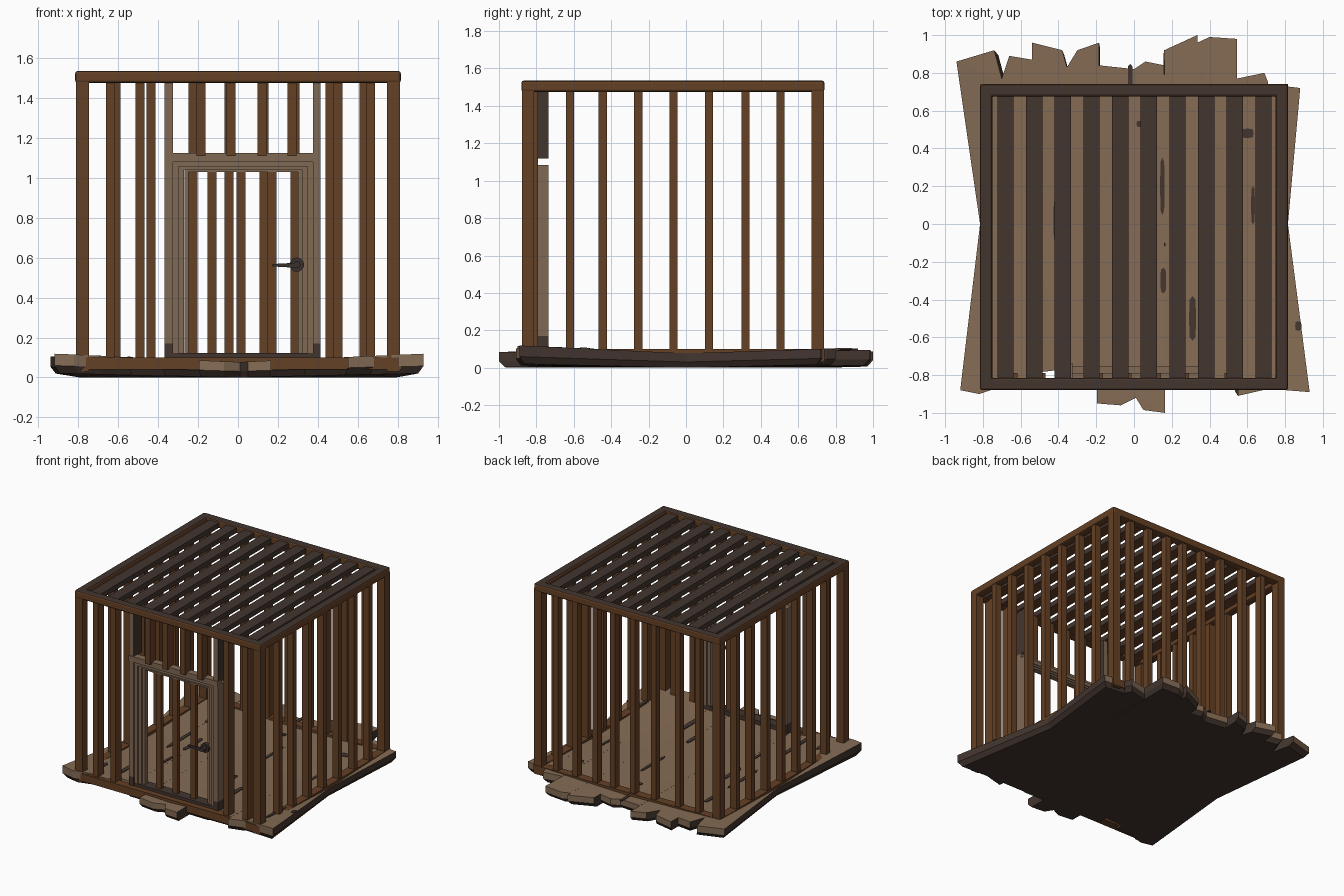
import bpy, bmesh, math
from mathutils import Vector

if "Cube" in bpy.data.objects:
    bpy.data.objects.remove(bpy.data.objects["Cube"])


def mat(name, rgb):
    m = bpy.data.materials.new(name)
    m.diffuse_color = (*rgb, 1)
    m.use_nodes = True
    m.node_tree.nodes["Principled BSDF"].inputs["Base Color"].default_value = m.diffuse_color
    return m


BROWN = mat("brown_wood", (0.128, 0.052, 0.018))
DARK = mat("dark_wood", (0.056, 0.036, 0.028))
GREY = mat("weathered_wood", (0.215, 0.138, 0.088))
FLOOR = mat("floor_wood", (0.235, 0.15, 0.09))
IRON = mat("dark_iron", (0.04, 0.03, 0.027))


def finish(bm, name, mats, rule=None):
    bmesh.ops.recalc_face_normals(bm, faces=bm.faces)
    bm.normal_update()
    if rule:
        for f in bm.faces:
            f.material_index = rule(f)
    me = bpy.data.meshes.new(name)
    bm.to_mesh(me)
    bm.free()
    for m in mats:
        me.materials.append(m)
    ob = bpy.data.objects.new(name, me)
    bpy.context.collection.objects.link(ob)
    return ob


def add_box(bm, x0, x1, y0, y1, z0, z1, bevel=0):
    vs = bmesh.ops.create_cube(bm, size=1)["verts"]
    for v in vs:
        v.co = Vector((x0 + (v.co.x + .5) * (x1 - x0),
                       y0 + (v.co.y + .5) * (y1 - y0),
                       z0 + (v.co.z + .5) * (z1 - z0)))
    if bevel:
        edges = list({e for v in vs for e in v.link_edges})
        bmesh.ops.bevel(bm, geom=edges, offset=bevel, segments=2, affect='EDGES', profile=0.5)


def boxes(name, lst, mats, rule=None, bevel=0):
    bm = bmesh.new()
    for b in lst:
        add_box(bm, *b, bevel=bevel)
    return finish(bm, name, mats, rule)


def top_dark(f):
    return 1 if f.normal.z > 0.6 else 0


X, YF, YB, T = 0.815, -0.88, 0.74, 0.065      # cage outline and beam thickness


def ring(z0, z1):
    return [(-X, X, YF, YF + T, z0, z1), (-X, X, YB - T, YB, z0, z1),
            (-X, -X + T, YF + .01, YB - .01, z0, z1), (X - T, X, YF + .01, YB - .01, z0, z1)]


# Cage frame
boxes("top_frame", ring(1.475, 1.535), [BROWN, DARK], top_dark, bevel=0.012)
boxes("bottom_frame", ring(0.04, 0.10), [BROWN])
boxes("corner_posts", [(sx - T / 2, sx + T / 2, sy - T / 2, sy + T / 2, 0.03, 1.5)
                       for sx in (-X + T / 2 + .003, X - T / 2 - .003)
                       for sy in (YF + T / 2 + .003, YB - T / 2 - .003)], [BROWN])

# Roof slats
boxes("roof_slats", [(c - .043, c + .043, YF + .04, YB - .04, 1.482, 1.522)
                     for c in (-0.68 + 0.1517 * i for i in range(10))],
      [BROWN, DARK], lambda f: 0 if f.normal.z < -0.5 else 1)

# Upright bars on every side
W = 0.022
for s, side in ((-1, "left"), (1, "right")):
    cx = s * (X - T / 2)
    boxes(side + "_bars", [(cx - .027, cx + .027, y - W, y + W, 0.09, 1.49)
                           for y in (-.62, -.445, -.255, -.067, .123, .318, .505)], [BROWN])
boxes("back_bars", [(x - W, x + W, YB - .065, YB - .01, 0.08, 1.49)
                    for x in (-.61, -.435, -.225, -.045, .13, .285, .46, .63)], [BROWN])
front = [(x - W, x + W, -.865, -.79, 0.09, 1.49) for x in (-.64, -.49, .50, .665)]
front += [(x - W, x + W, -.865, -.79, 1.11, 1.49) for x in (-.185, -.035, .12, .27)]
boxes("front_bars", front, [BROWN])

# Door surround: posts run to the roof, sides above the door are darker
posts = [(-.367, -.325), (.375, .412)]
boxes("door_posts", [(a, b, -.84, -.735, z0, z1) for a, b in posts
                     for z0, z1 in ((.17, 1.085), (1.12, 1.485))],
      [GREY, DARK], lambda f: 1 if abs(f.normal.x) > .5 and f.calc_center_median().z > 1.1 else 0)
boxes("door_post_feet", [(a, b, -.84, -.735, .09, .17) for a, b in posts], [DARK])
boxes("door_lintel", [(-.367, .412, -.845, -.79, 1.08, 1.125)], [GREY])


# Stepped door frame: three nested arches, each set a little deeper
def arch(x0, x1, ztop, w, y0, y1):
    return [(x0, x0 + w, y0, y1, .12, ztop), (x1 - w, x1, y0, y1, .12, ztop),
            (x0 + w, x1 - w, y0, y1, ztop - w, ztop)]


boxes("door_jamb", arch(-.325, .375, 1.082, .026, -.832, -.755), [GREY])
boxes("door_frame_outer", arch(-.297, .347, 1.068, .026, -.822, -.762), [GREY])
boxes("door_frame_inner", arch(-.269, .322, 1.05, .022, -.812, -.77), [GREY])
boxes("door_sill", [(-.325, .375, -.835, -.755, .09, .122)], [DARK])
boxes("door_bars", [(x - W, x + W, -.808, -.775, .11, 1.035) for x in (-.13, .015, .17)], [BROWN])

# Handle: round plate, spindle and tapered lever
bm = bmesh.new()


def disc(r, y0, y1):
    vs = bmesh.ops.create_cone(bm, cap_ends=True, segments=16, radius1=r, radius2=r, depth=y1 - y0)["verts"]
    for v in vs:
        v.co = Vector((.295 + v.co.x, (y0 + y1) / 2 + v.co.z, .565 + v.co.y))


disc(.036, -.84, -.81)
disc(.018, -.872, -.84)
vs = bmesh.ops.create_cube(bm, size=1)["verts"]
for v in vs:
    tip = v.co.x < 0
    v.co = Vector((.172 if tip else .30, -.864 + v.co.y * .018, .562 + v.co.z * (.012 if tip else .026)))
finish(bm, "door_handle", [IRON])

# Floor planks: (back end points left to right, front end points left to right)
planks = [
    ([(-.94, .86), (-.74, .92), (-.70, .77)], [(-.92, -.88), (-.82, -.90), (-.70, -.86)]),
    ([(-.70, .77), (-.66, .89), (-.54, .87)], [(-.70, -.86), (-.545, -.85)]),
    ([(-.54, .96), (-.38, .92), (-.355, .83)], [(-.545, -.79), (-.375, -.77)]),
    ([(-.355, .83), (-.30, .92), (-.185, .96)], [(-.375, -.86), (-.195, -.86)]),
    ([(-.185, .84), (.0, .82)], [(-.195, -.95), (-.07, -.96), (.01, -.92)]),
    ([(.0, .82), (.06, .86), (.16, .84)], [(.01, -.92), (.05, -.985), (.165, -1.0)]),
    ([(.16, .92), (.335, 1.0)], [(.165, -.86), (.34, -.87)]),
    ([(.335, .96), (.40, .99), (.545, .98)], [(.34, -.86), (.55, -.865)]),
    ([(.545, .77), (.69, .80), (.71, .75)], [(.55, -.91), (.68, -.88)]),
    ([(.71, .74), (.88, .72)], [(.68, -.87), (.93, -.89)]),
]


def corner(x, y):
    return min(1, abs(x) / .9) * min(1, abs(y) / .88)


def floor_top(x, y):
    return .077 + .042 * corner(x, y) - (.012 * corner(x, y) if y > 0 else 0)


def floor_rule(f):
    if f.normal.z > .6:
        return 0
    if f.normal.z < -.25 or abs(f.normal.x) > .7:
        return 1
    return 0


def mid(x):
    return max(-.815, min(.815, x))


for i, (back, fr) in enumerate(planks):
    left, right = mid((back[0][0] + fr[0][0]) / 2), mid((back[-1][0] + fr[-1][0]) / 2)
    outline = back + [(right, 0)] + fr[::-1] + [(left, 0)]
    bm = bmesh.new()
    rings = []
    for k, t in ((.97, 0), (1, .4), (1, 1)):
        r = []
        for x, y in outline:
            lo = .02 * corner(x, y)
            r.append(bm.verts.new((x * k, y * k, lo + (floor_top(x, y) - lo) * t)))
        rings.append(r)
    n = len(outline)
    for a, b in zip(rings, rings[1:]):
        for j in range(n):
            bm.faces.new((a[j], a[(j + 1) % n], b[(j + 1) % n], b[j]))
    bm.faces.new(rings[0])
    bm.faces.new(rings[-1])
    bmesh.ops.triangulate(bm, faces=[f for f in bm.faces if len(f.verts) > 4])
    finish(bm, f"floor_plank_{i + 1}", [FLOOR, DARK], floor_rule)

# Dark stains along the plank seams: (x, y, half width, half length)
bm = bmesh.new()
for x, y, w, l in ((-.54, .45, .02, .1), (-.53, .05, .016, .22), (-.54, -.6, .02, .2),
                   (-.41, .02, .02, .14), (-.40, -.3, .012, .1), (.15, .2, .014, .18),
                   (.155, -.3, .018, .08), (.31, -.5, .022, .14), (.60, .48, .04, .03),
                   (.63, .1, .012, .12), (.03, .53, .02, .02), (.77, -.62, .015, .15),
                   (-.02, .78, .015, .08), (-.7, -.7, .018, .08), (.87, -.54, .02, .03)):
    pts = []
    for a in range(8):
        u = a * math.pi / 4
        k = 1 if a % 2 else .85
        px, py = x + w * k * math.cos(u), y + l * k * math.sin(u)
        pts.append(bm.verts.new((px, py, floor_top(px, py) + .005)))
    f = bm.faces.new(pts)
    low = bmesh.ops.extrude_face_region(bm, geom=[f])["geom"]
    bmesh.ops.translate(bm, vec=(0, 0, -.008), verts=[g for g in low if isinstance(g, bmesh.types.BMVert)])
finish(bm, "floor_stains", [DARK])
